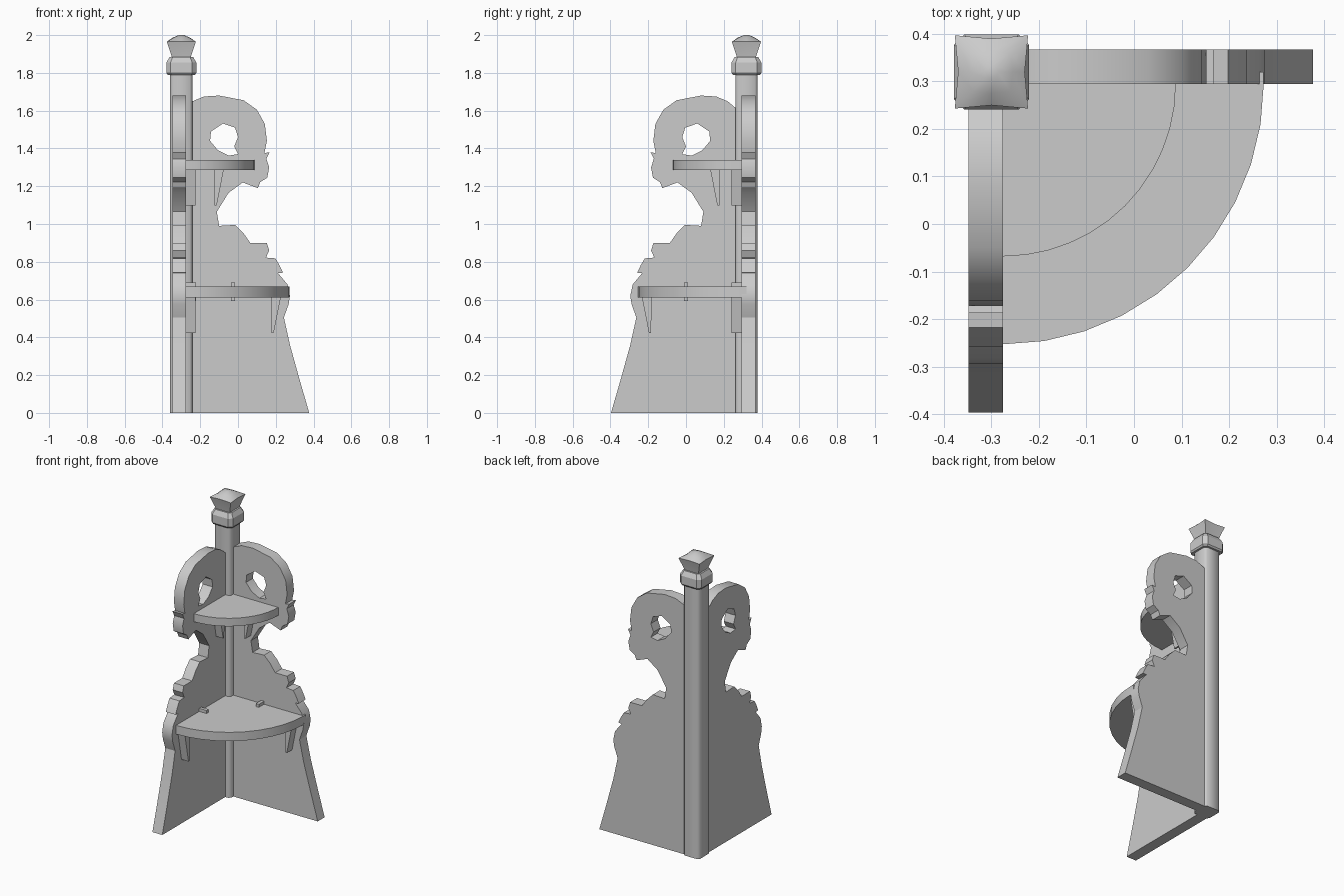
import bpy, bmesh, math
from mathutils import Matrix, Vector

if "Cube" in bpy.data.objects:
    bpy.data.objects.remove(bpy.data.objects["Cube"])

PX, PY = -0.30, 0.32          # post centre
IX, IY = -0.275, 0.295        # inner corner between the panels


def finish(name, bm, smooth=None):
    bmesh.ops.recalc_face_normals(bm, faces=bm.faces)
    me = bpy.data.meshes.new(name)
    bm.to_mesh(me)
    bm.free()
    ob = bpy.data.objects.new(name, me)
    bpy.context.collection.objects.link(ob)
    if smooth:
        shade(ob, smooth)
    return ob


def shade(ob, angle):
    bpy.ops.object.select_all(action='DESELECT')
    ob.select_set(True)
    bpy.context.view_layer.objects.active = ob
    bpy.ops.object.shade_smooth_by_angle(angle=math.radians(angle))


def loft(name, rings, smooth=None):
    bm = bmesh.new()
    vs = [[bm.verts.new(p) for p in r] for r in rings]
    n = len(vs[0])
    for a, b in zip(vs, vs[1:]):
        for i in range(n):
            bm.faces.new((a[i], a[(i + 1) % n], b[(i + 1) % n], b[i]))
    bm.faces.new(vs[0])
    bm.faces.new(vs[-1])
    return finish(name, bm, smooth)


def octagon(h, c, z):
    """Square of half width h with corners cut by c."""
    k = h - c
    pts = [(h, -k), (h, k), (k, h), (-k, h), (-h, k), (-h, -k), (-k, -h), (k, -h)]
    return [(PX + x, PY + y, z) for x, y in pts]


def star(h, m, z):
    """Square of half width h with side midpoints pulled to m."""
    pts = [(h, -h), (m, 0), (h, h), (0, m), (-h, h), (-m, 0), (-h, -h), (0, -m)]
    return [(PX + x, PY + y, z) for x, y in pts]


def box(name, x0, x1, y0, y1, z0, z1):
    return loft(name, [[(x0, y0, z), (x1, y0, z), (x1, y1, z), (x0, y1, z)] for z in (z0, z1)])


# Scrolled side panels with a pierced opening
outline = [(-.30, 0), (.377, 0), (.325, .18), (.275, .36), (.243, .505), (.268, .575),
           (.275, .62), (.262, .68), (.212, .74), (.238, .742), (.218, .785), (.198, .818),
           (.148, .822), (.165, .86), (.152, .90), (.065, .90), (.03, .95), (-.015, .995),
           (-.10, .99), (-.112, 1.065), (-.05, 1.165), (.025, 1.22), (.105, 1.19),
           (.118, 1.222), (.155, 1.245), (.165, 1.30), (.15, 1.345), (.167, 1.38),
           (.14, 1.375), (.153, 1.44), (.142, 1.53), (.10, 1.605), (.03, 1.655),
           (-.10, 1.68), (-.18, 1.675), (-.24, 1.65), (-.30, 1.60)]
hole = [(-.143, 1.49), (-.08, 1.532), (-.016, 1.51), (0, 1.46), (-.02, 1.41),
        (0, 1.37), (-.05, 1.362), (-.106, 1.39), (-.148, 1.44)]


def panel(name, matrix):
    cu = bpy.data.curves.new(name, 'CURVE')
    cu.dimensions = '2D'
    cu.fill_mode = 'BOTH'
    cu.extrude = 0.036
    for pts in (outline, hole):
        sp = cu.splines.new('POLY')
        sp.points.add(len(pts) - 1)
        for p, (x, z) in zip(sp.points, pts):
            p.co = (x, z, 0, 1)
        sp.use_cyclic_u = True
    tmp = bpy.data.objects.new(name + "_curve", cu)
    bpy.context.collection.objects.link(tmp)
    bpy.context.view_layer.update()
    me = bpy.data.meshes.new_from_object(tmp.evaluated_get(bpy.context.evaluated_depsgraph_get()))
    bpy.data.objects.remove(tmp)
    bm = bmesh.new()
    bm.from_mesh(me)
    bmesh.ops.remove_doubles(bm, verts=bm.verts, dist=1e-5)
    bm.transform(matrix)
    finish(name, bm, 30)


panel("back_panel", Matrix(((1, 0, 0, 0), (0, 0, -1, .331), (0, 1, 0, 0), (0, 0, 0, 1))))
panel("side_panel", Matrix(((0, 0, 1, -.312), (-1, 0, 0, -.02), (0, 1, 0, 0), (0, 0, 0, 1))))

# Corner post, collar and finial
loft("corner_post", [octagon(.059, .014, 0), octagon(.059, .014, 1.80)], 50)
loft("post_collar", [octagon(.072, .018, 1.79), octagon(.079, .022, 1.80),
                     octagon(.079, .022, 1.855), octagon(.062, .016, 1.885)])
loft("finial", [star(.050, .050, 1.875), star(.052, .052, 1.89), star(.077, .070, 1.965),
                star(.040, .045, 1.987), star(.012, .014, 2.0)], 50)


# Quarter-round shelves
def shelf(name, r, z0, z1, n):
    def ring(z):
        arc = [(IX + r * math.cos(a), IY - r * math.sin(a), z)
               for a in (math.pi / 2 * i / n for i in range(n + 1))]
        back = [(PX, IY - r, z), (PX, PY, z), (IX + r, PY, z)]
        return arc + back
    loft(name, [ring(z0), ring(z1)], 30)


shelf("lower_shelf", .548, .612, .67, 10)
shelf("upper_shelf", .363, 1.285, 1.338, 12)


# Tapered brackets below the shelves: a is the straight edge, b the sloping edge
def bracket(name, a, b, z0, z1, on_back):
    s = 1 if b > a else -1
    rings = []
    for z, lo, hi in ((z0, a + s * .003, a + s * .014), (z1, a, b)):
        if on_back:
            rings.append([(lo, .24, z), (hi, .24, z), (hi, .31, z), (lo, .31, z)])
        else:
            rings.append([(-.225, lo, z), (-.225, hi, z), (-.29, hi, z), (-.29, lo, z)])
    loft(name, rings)


for level, z1, ax, ay in (("lower", .615, .175, -.182), ("upper", 1.29, -.127, .18)):
    bracket(level + "_back_bracket", ax, ax + .052, z1 - .192, z1, True)
    bracket(level + "_side_bracket", ay, ay - .052, z1 - .192, z1, False)

# Pegs holding the lower shelf
box("back_peg", -.038, -.016, .24, .31, .592, .69)
box("side_peg", -.29, -.222, -.011, .011, .592, .69)
